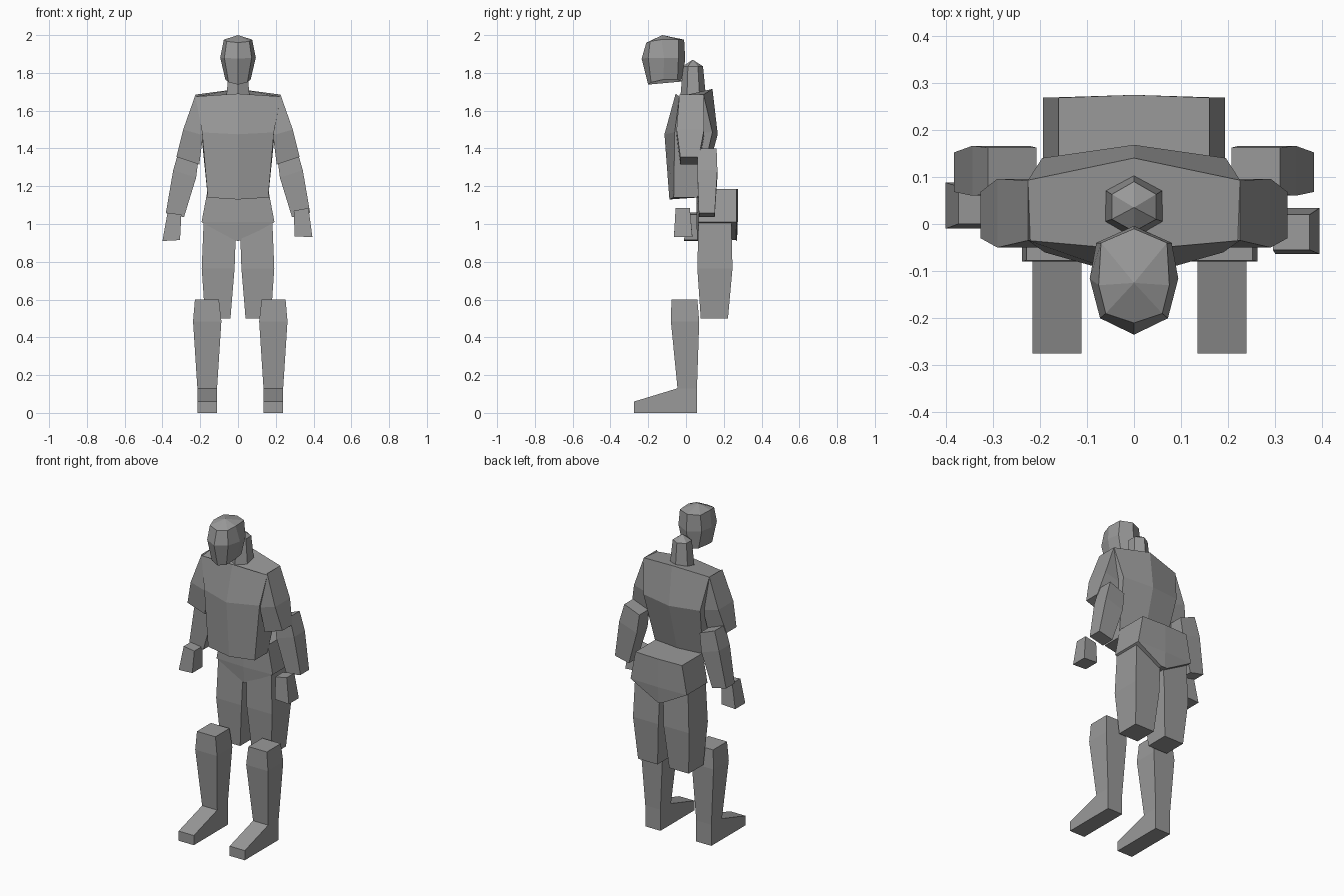
import bpy

grey = bpy.data.materials.new("clay grey")
grey.diffuse_color = (0.32, 0.32, 0.32, 1)


def loft(name, rings, cap_point=None):
    """Skin equal-sized rings, top to bottom; the top may close to a point."""
    n = len(rings[0])
    verts = [p for r in rings for p in r]
    faces = []
    for k in range(len(rings) - 1):
        a, b = k * n, (k + 1) * n
        for i in range(n):
            j = (i + 1) % n
            faces.append((a + i, b + i, b + j, a + j))
    faces.append(tuple(reversed(range(len(verts) - n, len(verts)))))
    if cap_point:
        verts.append(cap_point)
        faces += [(i, (i + 1) % n, len(verts) - 1) for i in range(n)]
    else:
        faces.append(tuple(range(n)))
    mesh = bpy.data.meshes.new(name)
    mesh.from_pydata(verts, [], faces)
    mesh.materials.append(grey)
    ob = bpy.data.objects.new(name, mesh)
    bpy.context.collection.objects.link(ob)
    return ob


def mirrored(half):
    """Full ring from its +x half, running from front centre to back centre."""
    return half + [(-x, y, z) for x, y, z in reversed(half[1:-1])]


def limb(name, side, sections):
    """Four-sided limb: sections of (outer x, outer z, inner x, inner z, front y, back y)."""
    rings = []
    for xo, zo, xi, zi, yf, yb in sections:
        r = [(xi, yf, zi), (xo, yf, zo), (xo, yb, zo), (xi, yb, zi)]
        rings.append(r if side > 0 else [(-x, y, z) for x, y, z in reversed(r)])
    return loft(name, rings)


# head
loft("head", [
    mirrored([(0, -.21, 1.96), (.06, -.19, 1.967), (.075, -.13, 1.976), (.07, -.04, 1.976), (0, -.01, 1.976)]),
    mirrored([(0, -.235, 1.875), (.072, -.20, 1.88), (.094, -.116, 1.88), (.08, -.04, 1.88), (0, -.004, 1.87)]),
    mirrored([(0, -.20, 1.738), (.05, -.185, 1.75), (.067, -.12, 1.765), (.055, -.045, 1.765), (0, -.025, 1.754)]),
], (0, -.125, 2.0))

# neck
loft("neck", [
    mirrored([(0, -.016, 1.835), (.047, .01, 1.835), (.047, .063, 1.835), (0, .09, 1.835)]),
    mirrored([(0, -.03, 1.67), (.062, .005, 1.67), (.062, .072, 1.67), (0, .106, 1.67)]),
], (0, .035, 1.87))

# torso
loft("torso", [
    mirrored([(0, -.055, 1.69), (.225, -.035, 1.675), (.225, .093, 1.685), (0, .14, 1.715)]),
    mirrored([(0, -.114, 1.475), (.19, -.06, 1.485), (.195, .14, 1.485), (0, .168, 1.475)]),
    mirrored([(0, -.088, 1.13), (.16, -.065, 1.14), (.16, .06, 1.14), (0, .075, 1.13)]),
])

# pelvis with a V-shaped underside
loft("pelvis", [
    mirrored([(0, .055, 1.185), (.16, .065, 1.185), (.16, .268, 1.185), (0, .274, 1.185)]),
    mirrored([(0, .055, 1.01), (.193, .065, 1.01), (.193, .268, 1.01), (0, .274, 1.01)]),
    mirrored([(0, .06, .91), (.022, .065, .915), (.022, .263, .915), (0, .27, .91)]),
])

# paired limbs
for side, tag in ((1, "left"), (-1, "right")):
    limb(tag + "_upper_arm", side, [
        (.225, 1.685, .212, 1.66, -.035, .092),
        (.29, 1.50, .185, 1.47, -.05, .096),
        (.326, 1.355, .205, 1.315, -.03, .068)])
    limb(tag + "_forearm", side, [
        (.31, 1.40, .207, 1.36, .063, .162),
        (.343, 1.285, .222, 1.245, .06, .166),
        (.382, 1.058, .286, 1.036, .068, .152)])
    limb(tag + "_thigh", side, [
        (.182, 1.01, .01, 1.0, .066, .24),
        (.192, .765, .018, .765, .06, .246),
        (.174, .50, .04, .50, .078, .222)])

    # shin and foot sit slightly right of centre
    shift = .012 * side
    limb(tag + "_shin", side, [
        (.24 + shift, .60, .113 + shift, .60, -.077, .06),
        (.25 + shift, .485, .10 + shift, .485, -.08, .07),
        (.227 + shift, .13, .123 + shift, .13, -.045, .058),
        (.227 + shift, 0, .123 + shift, 0, -.045, .058)])
    x0, x1 = side * (.123 + shift), side * (.227 + shift)
    a, b = min(x0, x1), max(x0, x1)
    loft(tag + "_foot", [
        [(a, -.275, .06), (b, -.275, .06), (b, -.045, .13), (a, -.045, .13)],
        [(a, -.275, 0), (b, -.275, 0), (b, -.045, 0), (a, -.045, 0)]])

# hands hang at slightly different places
limb("left_hand", 1, [(.373, 1.085, .295, 1.07, -.055, .02),
                      (.394, .93, .30, .935, -.064, .034)])
limb("right_hand", -1, [(.373, 1.06, .30, 1.05, .0, .08),
                        (.40, .91, .307, .915, -.01, .088)])
